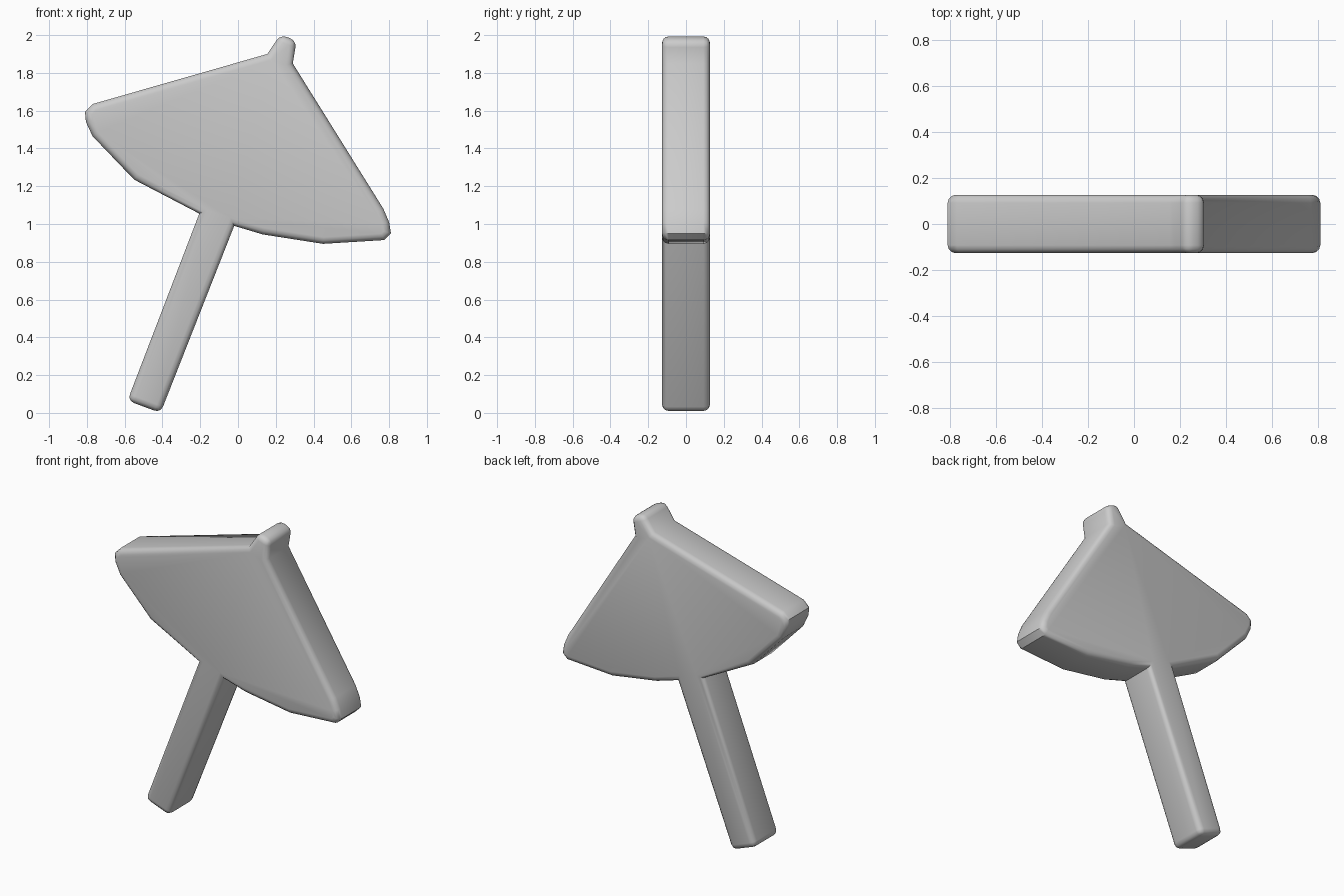
import bpy, bmesh
from math import radians
from mathutils import Vector

if "Cube" in bpy.data.objects:
    bpy.data.objects.remove(bpy.data.objects["Cube"], do_unlink=True)

HALF = 0.127   # half thickness of the slab
ROUND = 0.035  # rounding of the rim

grey = bpy.data.materials.new("plain grey")
grey.use_nodes = True
colour = (0.6, 0.6, 0.6, 1)
grey.diffuse_color = colour
grey.node_tree.nodes["Principled BSDF"].inputs["Base Color"].default_value = colour

# Outline (x, z), anticlockwise from the front
handle_end = [(-0.585, 0.065), (-0.41, 0.0)]
canopy_right = [(-0.02, 0.99), (0.13, 0.945), (0.45, 0.895), (0.775, 0.915),
                (0.81, 0.95), (0.80, 1.01), (0.77, 1.08)]
tip = [(0.29, 1.85), (0.31, 1.97), (0.225, 2.003), (0.155, 1.9)]
canopy_left = [(-0.77, 1.635), (-0.81, 1.595), (-0.805, 1.54), (-0.77, 1.465),
               (-0.55, 1.235), (-0.205, 1.055)]
outline = handle_end + canopy_right + tip + canopy_left
rounded = set(handle_end + tip[1:3])   # corners rounded through the thickness

# Extrude the outline into a slab
bm = bmesh.new()
front = [bm.verts.new((x, -HALF, z)) for x, z in outline]
back = [bm.verts.new((x, HALF, z)) for x, z in outline]
bm.faces.new(front)
bm.faces.new(back[::-1])
count = len(outline)
for i in range(count):
    j = (i + 1) % count
    bm.faces.new((front[j], front[i], back[i], back[j]))
bmesh.ops.recalc_face_normals(bm, faces=bm.faces)

# Round both rims and the square corners
edges = [e for e in bm.edges if abs(e.verts[0].co.y - e.verts[1].co.y) < HALF]
for corner, a, b in zip(outline, front, back):
    if corner in rounded:
        edges.append(bm.edges.get((a, b)))
bmesh.ops.bevel(bm, geom=edges, offset=ROUND, segments=3, profile=0.5,
                affect='EDGES', clamp_overlap=True)

mesh = bpy.data.meshes.new("parasol")
bm.to_mesh(mesh)
bm.free()
mesh.materials.append(grey)
parasol = bpy.data.objects.new("parasol", mesh)
bpy.context.collection.objects.link(parasol)

# Smooth shading, keeping the creases where canopy meets handle and tip
bpy.context.view_layer.objects.active = parasol
parasol.select_set(True)
bpy.ops.object.shade_smooth_by_angle(angle=radians(40))
